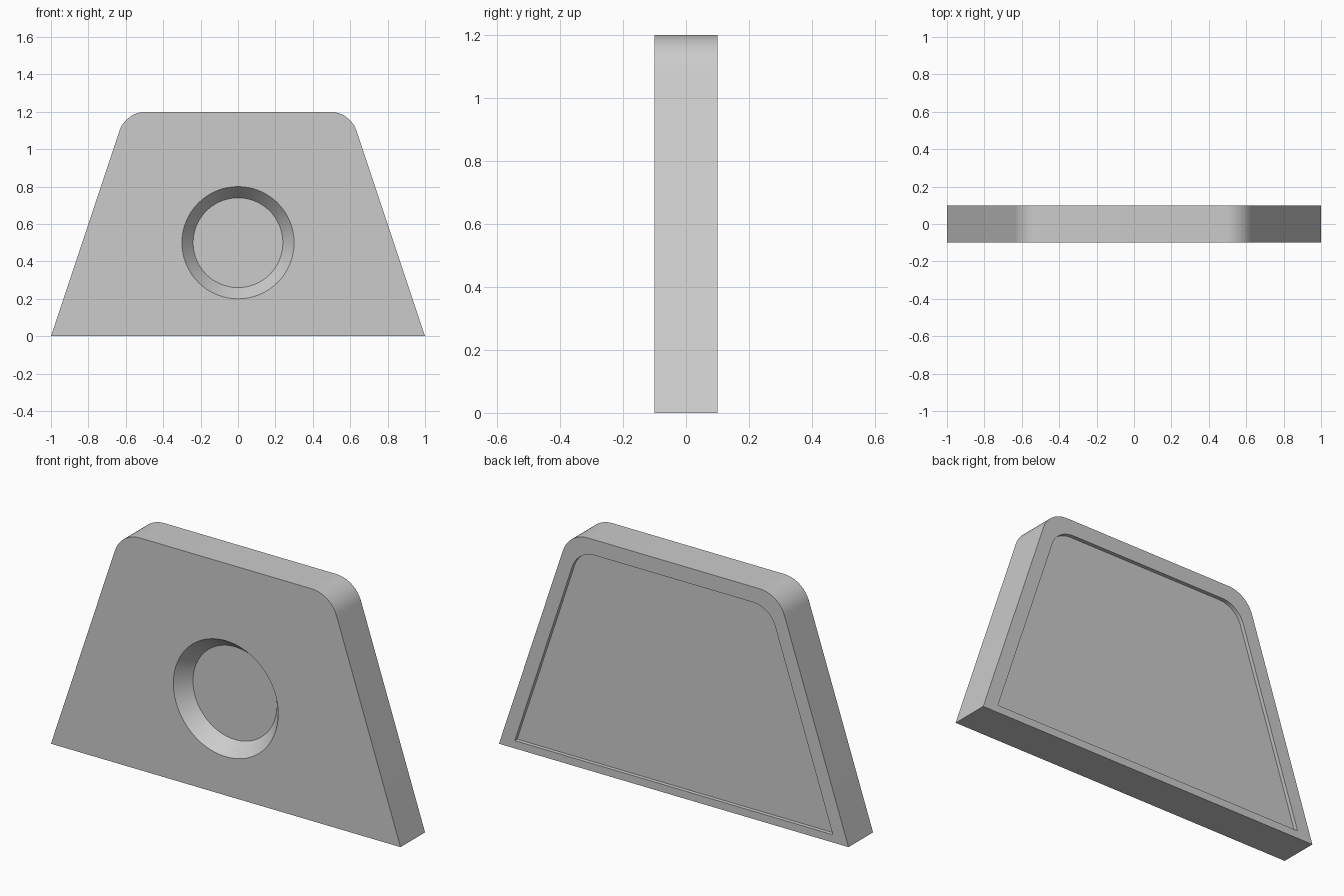
import bpy, bmesh, math
from mathutils import Vector

if "Cube" in bpy.data.objects:
    bpy.data.objects.remove(bpy.data.objects["Cube"])

grey = bpy.data.materials.new("plain grey")
grey.diffuse_color = (0.6, 0.6, 0.6, 1)
grey.use_nodes = True
grey.node_tree.nodes["Principled BSDF"].inputs["Base Color"].default_value = grey.diffuse_color


def rounded_trapezoid(half_base, half_top, z0, z1, radius, steps=12):
    """Outline in (x, z) with both upper corners filleted."""
    corner = Vector((half_top, z1))
    side = (Vector((half_base, z0)) - corner).normalized()
    turn = math.pi - side.angle(Vector((-1, 0)))
    tangent = radius * math.tan(turn / 2)
    cx, cz = half_top - tangent, z1 - radius
    right = [(half_base, z0)]
    for i in range(steps + 1):
        a = math.pi / 2 - turn * (1 - i / steps)
        right.append((cx + radius * math.cos(a), cz + radius * math.sin(a)))
    return right + [(-x, z) for x, z in reversed(right)]


def loft(name, front, back, y_front, y_back):
    """Closed solid between two matching outlines."""
    bm = bmesh.new()
    a = [bm.verts.new((x, y_front, z)) for x, z in front]
    b = [bm.verts.new((x, y_back, z)) for x, z in back]
    bm.faces.new(a)
    bm.faces.new(b[::-1])
    n = len(a)
    for i in range(n):
        j = (i + 1) % n
        bm.faces.new((a[i], b[i], b[j], a[j]))
    bmesh.ops.recalc_face_normals(bm, faces=bm.faces)
    mesh = bpy.data.meshes.new(name)
    bm.to_mesh(mesh)
    bm.free()
    mesh.materials.append(grey)
    obj = bpy.data.objects.new(name, mesh)
    bpy.context.collection.objects.link(obj)
    return obj


def circle(radius, z, n=64):
    return [(radius * math.cos(math.tau * i / n), z + radius * math.sin(math.tau * i / n))
            for i in range(n)]


# Main slab with rounded upper corners
outer = rounded_trapezoid(1.0, 0.6, 0, 1.2, 0.15)
panel = loft("panel", outer, outer, -0.1, 0.1)

# Shallow recess in the back
inner = rounded_trapezoid(0.91, 0.55, 0.04, 1.12, 0.135)
recess = loft("recess_cutter", inner, inner, 0.08, 0.2)

# Tapered round pocket in the front, extended past the face for a clean cut
depth, r_face, r_floor, extra = 0.075, 0.3, 0.24, 0.05
r_out = r_face + (r_face - r_floor) * extra / depth
pocket = loft("pocket_cutter", circle(r_out, 0.5), circle(r_floor, 0.5),
              -0.1 - extra, -0.1 + depth)

for cutter in (recess, pocket):
    mod = panel.modifiers.new(cutter.name, 'BOOLEAN')
    mod.operation = 'DIFFERENCE'
    mod.solver = 'EXACT'
    mod.object = cutter
    cutter.hide_render = True
    bpy.context.view_layer.objects.active = panel
    bpy.ops.object.modifier_apply(modifier=mod.name)
    bpy.data.objects.remove(cutter)

# Smooth curved walls, crisp edges
bpy.ops.object.select_all(action='DESELECT')
panel.select_set(True)
bpy.context.view_layer.objects.active = panel
bpy.ops.object.shade_smooth_by_angle(angle=math.radians(30))
